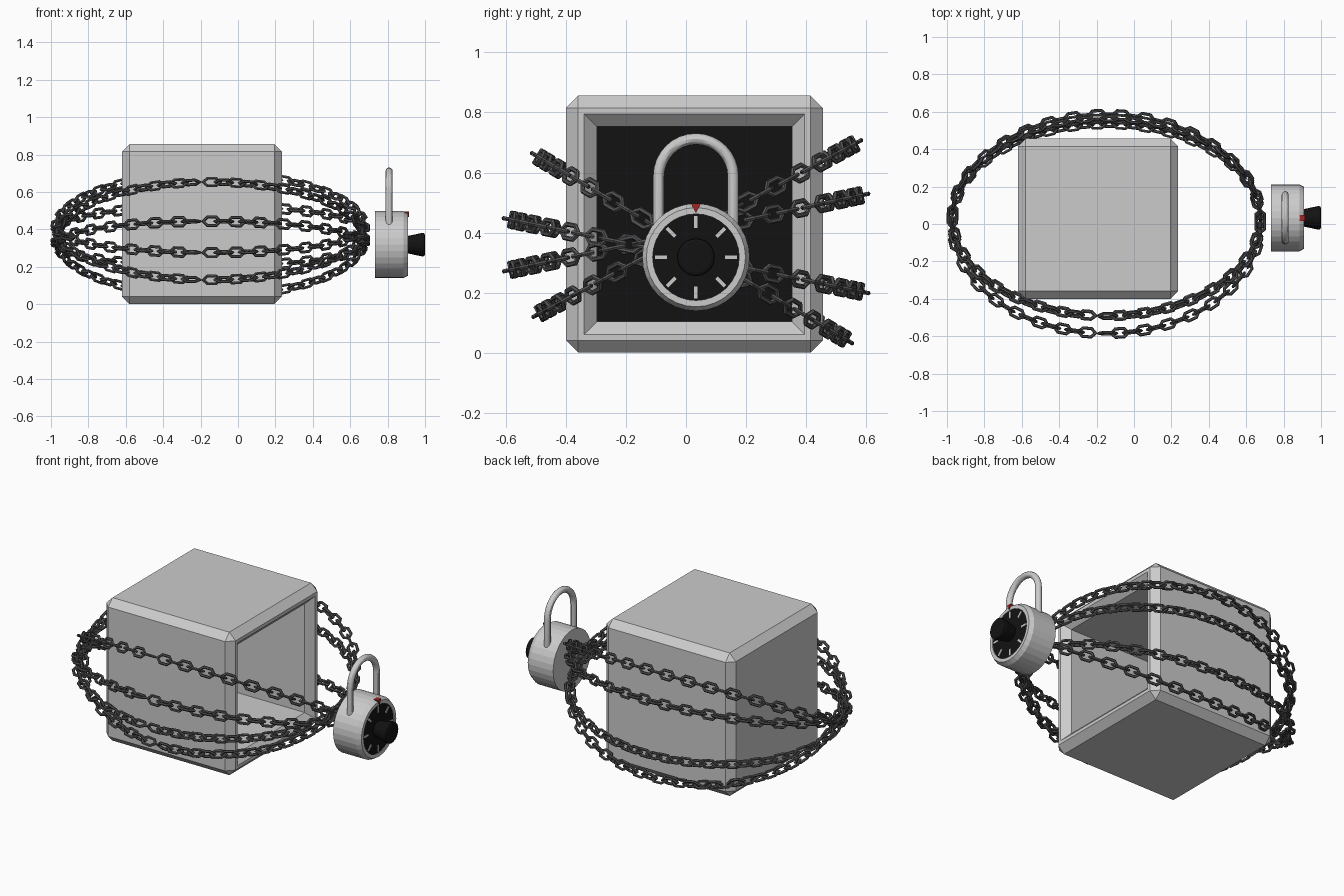
import bpy, bmesh, math
from mathutils import Vector, Matrix

if "Cube" in bpy.data.objects:
    bpy.data.objects.remove(bpy.data.objects["Cube"])


def mat(name, c):
    m = bpy.data.materials.new(name)
    m.diffuse_color = (*c, 1)
    m.use_nodes = True
    m.node_tree.nodes["Principled BSDF"].inputs["Base Color"].default_value = m.diffuse_color
    return m


BLACK = mat("black", (0.006, 0.006, 0.006))
IRON = mat("dark_iron", (0.09, 0.09, 0.09))
RED = mat("red", (0.35, 0.02, 0.02))
STEEL = mat("steel", (0.6, 0.6, 0.6))
PALE = mat("pale", (0.75, 0.75, 0.75))


def finish(name, bm, *mats):
    bmesh.ops.recalc_face_normals(bm, faces=bm.faces)
    me = bpy.data.meshes.new(name)
    bm.to_mesh(me)
    bm.free()
    for m in mats:
        me.materials.append(m)
    ob = bpy.data.objects.new(name, me)
    bpy.context.collection.objects.link(ob)
    return ob


# Safe box: chamfered cube, stepped opening on +x, black back wall
bm = bmesh.new()
S = 0.856
bmesh.ops.create_cube(bm, size=S, matrix=Matrix.Translation((-0.193, 0.028, S / 2)))
bmesh.ops.bevel(bm, geom=bm.edges[:], offset=0.041, segments=1, affect='EDGES')
door = max(bm.faces, key=lambda f: f.normal.x * 10 + f.calc_center_median().x)
for thick, depth in ((0.02, 0), (0.042, -0.04)):
    bmesh.ops.inset_region(bm, faces=[door], thickness=thick, depth=depth, use_even_offset=True)
new = bmesh.ops.extrude_face_region(bm, geom=[door])["geom"]
bmesh.ops.translate(bm, verts=[g for g in new if isinstance(g, bmesh.types.BMVert)], vec=(-0.7, 0, 0))
if door.is_valid:
    bmesh.ops.delete(bm, geom=[door], context='FACES_ONLY')
next(g for g in new if isinstance(g, bmesh.types.BMFace)).material_index = 1
finish("safe_box", bm, STEEL, BLACK)

# Padlock, axis along x
LY, LZ = 0.033, 0.318


def lathe_x(name, profile, m, n=32):
    """Revolve (radius, x) points about the lock axis."""
    bm = bmesh.new()
    rings = [[bm.verts.new((x, LY + r * math.cos(2 * math.pi * i / n), LZ + r * math.sin(2 * math.pi * i / n)))
              for i in range(n)] for r, x in profile]
    for a, b in zip(rings, rings[1:]):
        for i in range(n):
            j = (i + 1) % n
            bm.faces.new((a[i], a[j], b[j], b[i]))
    bm.faces.new(rings[0])
    bm.faces.new(rings[-1])
    return finish(name, bm, m)


lathe_x("lock_body", [(0.179, 0.732), (0.179, 0.885), (0.165, 0.91), (0.144, 0.91), (0.144, 0.9)], PALE)
lathe_x("lock_dial", [(0.144, 0.895), (0.144, 0.905)], BLACK)
lathe_x("dial_knob", [(0.045, 0.9), (0.063, 0.985), (0.061, 0.996), (0.052, 1.0)], BLACK, 24)

# Dial ticks
bm = bmesh.new()
for k in range(8):
    bmesh.ops.create_cube(bm, size=1, matrix=Matrix.Translation((0.905, LY, LZ))
                          @ Matrix.Rotation(k * math.pi / 4, 4, 'X')
                          @ Matrix.Translation((0, 0, 0.117)) @ Matrix.Diagonal((0.006, 0.012, 0.04, 1)))
finish("dial_ticks", bm, PALE)

# Red pointer on the rim
bm = bmesh.new()
tri = ((-0.016, 0.178), (0.016, 0.178), (0, 0.147))
a, b = ([bm.verts.new((x, LY + y, LZ + z)) for y, z in tri] for x in (0.885, 0.915))
bm.faces.new(a)
bm.faces.new(b)
for i in range(3):
    j = (i + 1) % 3
    bm.faces.new((a[i], a[j], b[j], b[i]))
finish("red_pointer", bm, RED)


def tube(bm, pts, normal, r, sides, closed):
    """Sweep a round wire along a planar path."""
    n, rings = len(pts), []
    for i, p in enumerate(pts):
        d0 = (p - pts[i - 1]).normalized() if closed or i else (pts[1] - p).normalized()
        d1 = (pts[(i + 1) % n] - p).normalized() if closed or i < n - 1 else d0
        t = (d0 + d1).normalized()
        side = normal.cross(t) / max(0.5, t.dot(d0))
        rings.append([bm.verts.new(p + r * (side * math.cos(q) + normal * math.sin(q)))
                      for q in (2 * math.pi * k / sides for k in range(sides))])
    for i in range(n if closed else n - 1):
        a, b = rings[i], rings[(i + 1) % n]
        for k in range(sides):
            j = (k + 1) % sides
            bm.faces.new((a[k], a[j], b[j], b[k]))
    if not closed:
        bm.faces.new(rings[0])
        bm.faces.new(rings[-1])


# Shackle
bm = bmesh.new()
R = 0.124
arc = [Vector((0.808, LY + R * math.cos(q), 0.588 + R * math.sin(q))) for q in (math.pi * i / 16 for i in range(17))]
path = [Vector((0.808, LY + R, 0.38))] + arc + [Vector((0.808, LY - R, 0.38))]
tube(bm, path, Vector((1, 0, 0)), 0.0185, 12, False)
ob = finish("shackle", bm, PALE)
bpy.context.view_layer.objects.active = ob
ob.select_set(True)
bpy.ops.object.shade_smooth_by_angle()

# Chains: six-sided links marching round tilted ellipses
A, B, N, STEPS = 0.823, 0.597, 68, 2000
HEX = [(0.046, 0), (0.023, 0.023), (-0.023, 0.023), (-0.046, 0), (-0.023, -0.023), (0.023, -0.023)]
T0 = -math.pi / 2 - 0.06
curve = [Vector((A * math.cos(T0 + 2 * math.pi * i / STEPS), B * math.sin(T0 + 2 * math.pi * i / STEPS), 0))
         for i in range(STEPS + 1)]
dist = [0]
for p, q in zip(curve, curve[1:]):
    dist.append(dist[-1] + (q - p).length)
pitch = (dist[-1] - 0.112) / (N - 1)


def chain(name, angle, cy, cz):
    bm = bmesh.new()
    i = 0
    for k in range(N):
        while dist[i] < 0.056 + k * pitch:
            i += 1
        t = (curve[i] - curve[i - 1]).normalized()
        up = Vector((0, 0, 1))
        out = t.cross(up)
        w, nrm = (up, out) if k % 2 == 0 else (out, up)
        tube(bm, [curve[i] + t * u + w * v for u, v in HEX], nrm, 0.008, 6, True)
    bm.transform(Matrix.Translation((-0.148, cy, cz)) @ Matrix.Rotation(angle, 4, 'X'))
    finish(name, bm, IRON)


for k, (deg, cy, cz) in enumerate(((-30.7, 0.02, 0.39), (-11.6, 0, 0.323), (12, 0, 0.40), (28.3, 0.037, 0.413))):
    if k == 0:
        cz = 0.348
    chain(f"chain_{k + 1}", math.radians(deg), cy, cz)
